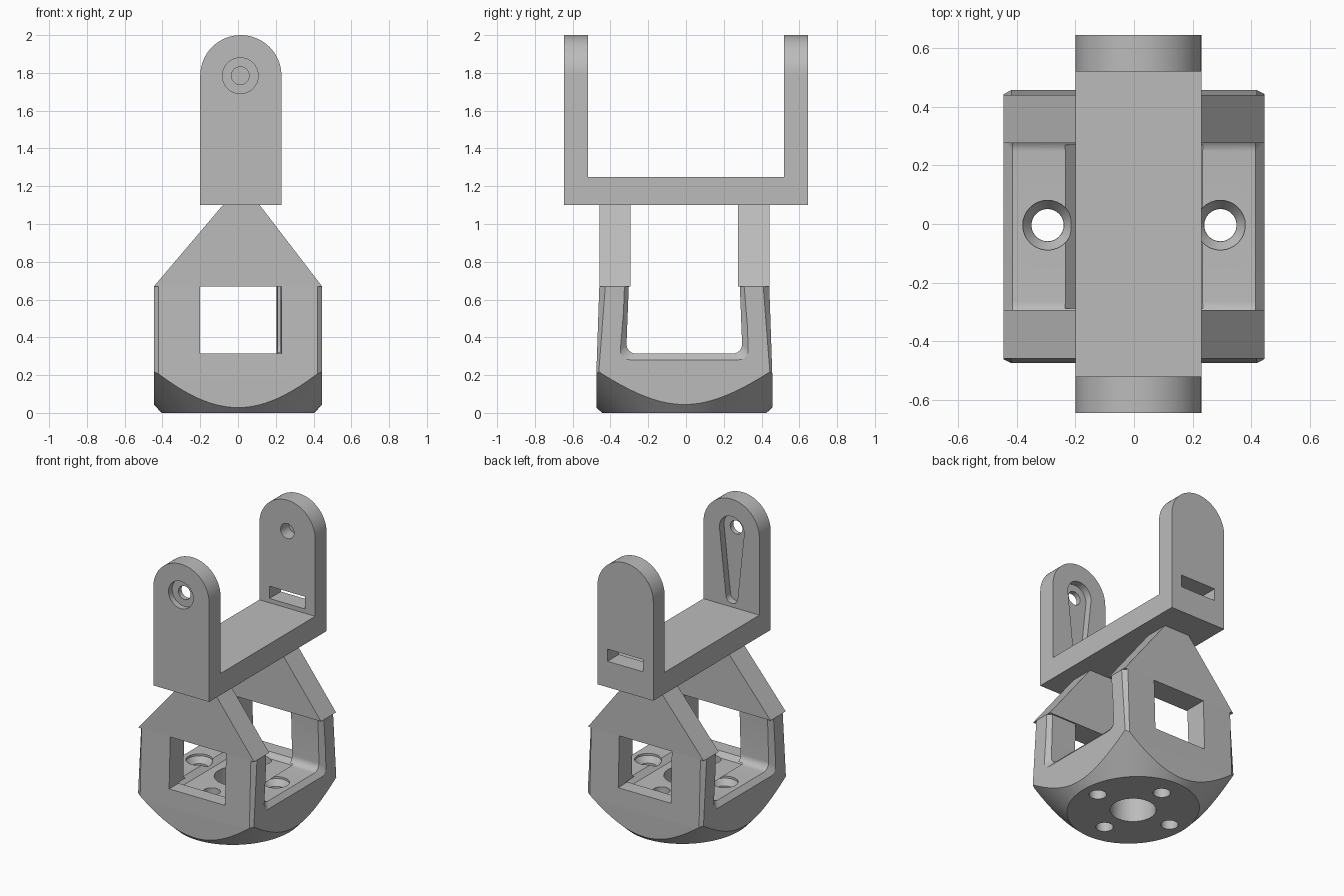
import bpy, bmesh, math
from mathutils import Vector

if "Cube" in bpy.data.objects:
    bpy.data.objects.remove(bpy.data.objects["Cube"])

grey = bpy.data.materials.new("plain grey")
grey.diffuse_color = (0.5, 0.5, 0.5, 1)
grey.use_nodes = True
grey.node_tree.nodes["Principled BSDF"].inputs["Base Color"].default_value = grey.diffuse_color


def loft(name, rings):
    """Solid skinned through equal-length closed rings, capped at both ends."""
    bm = bmesh.new()
    rows = [[bm.verts.new(p) for p in ring] for ring in rings]
    n = len(rows[0])
    for a, b in zip(rows, rows[1:]):
        for i in range(n):
            j = (i + 1) % n
            bm.faces.new((a[i], a[j], b[j], b[i]))
    bm.faces.new(rows[0][::-1])
    bm.faces.new(rows[-1])
    bmesh.ops.recalc_face_normals(bm, faces=bm.faces)
    me = bpy.data.meshes.new(name)
    bm.to_mesh(me)
    bm.free()
    me.materials.append(grey)
    ob = bpy.data.objects.new(name, me)
    bpy.context.collection.objects.link(ob)
    return ob


def box(name, x0, x1, y0, y1, z0, z1):
    rect = [(x0, y0), (x1, y0), (x1, y1), (x0, y1)]
    return loft(name, [[(x, y, z) for x, y in rect] for z in (z0, z1)])


def along_y(name, pts, y0, y1):
    return loft(name, [[(x, y, z) for x, z in pts] for y in (y0, y1)])


def ellipse(cx, cy, rx, ry, n=64):
    return [(cx + rx * math.cos(2 * math.pi * i / n),
             cy + ry * math.sin(2 * math.pi * i / n)) for i in range(n)]


def cyl_z(x, y, r, z0, z1):
    return loft("cutter", [[(*p, z) for p in ellipse(x, y, r, r, 32)] for z in (z0, z1)])


def cyl_y(x, z, r, y0, y1):
    return along_y("cutter", ellipse(x, z, r, r, 32), y0, y1)


def boolean(ob, cutter, op='DIFFERENCE'):
    m = ob.modifiers.new("cut", 'BOOLEAN')
    m.operation, m.object, m.solver = op, cutter, 'EXACT'
    dg = bpy.context.evaluated_depsgraph_get()
    me = bpy.data.meshes.new_from_object(ob.evaluated_get(dg))
    ob.modifiers.clear()
    ob.data = me
    bpy.data.objects.remove(cutter)


# --- upper fork: two round-topped arms on a flat bridge
CX, R, ZC = 0.015, 0.215, 1.785
arch = [(CX - R, 1.1), (CX + R, 1.1)]
arch += [(CX + R * math.cos(math.pi * i / 32), ZC + R * math.sin(math.pi * i / 32))
         for i in range(33)]
fork = along_y("upper_fork", arch, -0.645, 0.645)
boolean(fork, box("cutter", -1, 1, -0.52, 0.52, 1.25, 2.2))

# front pivot: through hole with outer counterbore
boolean(fork, cyl_y(0.012, ZC, 0.047, -0.8, -0.4))
boolean(fork, cyl_y(0.012, ZC, 0.095, -0.8, -0.605))

# tapered horn pocket on the inner side of the front arm
big, small, zl = 0.095, 0.045, 1.32
tilt = math.asin((big - small) / (ZC - zl))
horn = []
for c, r, a0, a1 in ((ZC, big, -tilt, math.pi + tilt),
                     (zl, small, math.pi + tilt, 2 * math.pi - tilt)):
    for i in range(25):
        a = a0 + (a1 - a0) * i / 24
        horn.append((0.012 + r * math.cos(a), c + r * math.sin(a)))
boolean(fork, along_y("cutter", horn, -0.57, -0.4))

# blind pivot hole and cable slot in the back arm
boolean(fork, cyl_y(CX, ZC, 0.052, 0.4, 0.61))
boolean(fork, box("cutter", CX - 0.137, CX + 0.137, 0.4, 0.8, 1.28, 1.365))

# --- lower housing: slightly tapered block with chamfered corners
YC = -0.009


def octagon(hx, hy, cx, cy, z):
    q = [(hx, hy - cy), (hx - cx, hy)]
    pts = q + [(-x, y) for x, y in q[::-1]]
    pts += [(-x, -y) for x, y in pts]
    return [(x, y + YC, z) for x, y in pts]


housing = loft("lower_housing", [octagon(0.445, 0.466, 0.025, 0.012, 0),
                                 octagon(0.445, 0.466, 0.025, 0.012, 0.2),
                                 octagon(0.445, 0.45, 0.025, 0.032, 0.67)])
# conical underside
boolean(housing, loft("cutter", [[(*p, 0) for p in ellipse(0, YC, 0.405, 0.435, 96)],
                                 [(*p, 0.8) for p in ellipse(0, YC, 1.125, 1.315, 96)]]),
        'INTERSECT')


# rounded channel running left to right, flared at both mouths
def channel(x, d):
    half = [(0.29 + d * 0.7, 0.9), (0.294 + d * 0.7, 0.67)]
    r = 0.05
    for i in range(9):
        a = math.pi / 2 * i / 8
        half.append((0.306 + d - r + r * math.cos(a), 0.314 - d + r - r * math.sin(a)))
    pts = half + [(-y, z) for y, z in half[::-1]]
    return [(x, y + YC, z) for y, z in pts]


boolean(housing, loft("cutter", [channel(-0.47, 0.06), channel(-0.415, 0),
                                 channel(0.415, 0), channel(0.47, 0.06)]))

# front and back windows
boolean(housing, loft("cutter", [[(-0.2, y, 0.314), (xr, y, 0.314), (xr, y, 0.9), (-0.2, y, 0.9)]
                                 for y, xr in ((-0.6, 0.233), (0.6, 0.2))]))

# shallow sunken centre of the floor
boolean(housing, loft("cutter", [[(sx * hx, sy * hy + YC, z) for sx, sy in
                                  ((-1, -1), (1, -1), (1, 1), (-1, 1))]
                                 for hx, hy, z in ((0.2, 0.33, 0.28), (0.235, 0.36, 0.315),
                                                   (0.235, 0.36, 0.32))]))

# centre bore, four screw holes, two counterbores
boolean(housing, cyl_z(0, YC, 0.145, -0.2, 0.5))
for dx, dy in ((1, 0), (-1, 0), (0, 1), (0, -1)):
    x, y = 0.295 * dx, 0.28 * dy + YC * abs(dy) - 0.004 * abs(dx)
    boolean(housing, cyl_z(x, y, 0.055, -0.2, 0.5))
    if dx:
        rings = [[(*p, z) for p in ellipse(x, y, r, r, 32)]
                 for r, z in ((0.056, 0.26), (0.085, 0.30), (0.085, 0.34))]
        boolean(housing, loft("cutter", rings))

# --- sloped gables joining the housing to the fork
slope = [(-0.445, 0.67), (0.445, 0.67), (0.115, 1.1), (-0.08, 1.1)]
along_y("front_gable", slope, -0.459, -0.293)
along_y("back_gable", slope, 0.276, 0.441)

# smooth the round surfaces, keep edges sharp
bpy.ops.object.select_all(action='DESELECT')
for ob in (fork, housing):
    ob.select_set(True)
    bpy.context.view_layer.objects.active = ob
bpy.ops.object.shade_smooth_by_angle(angle=math.radians(25))
